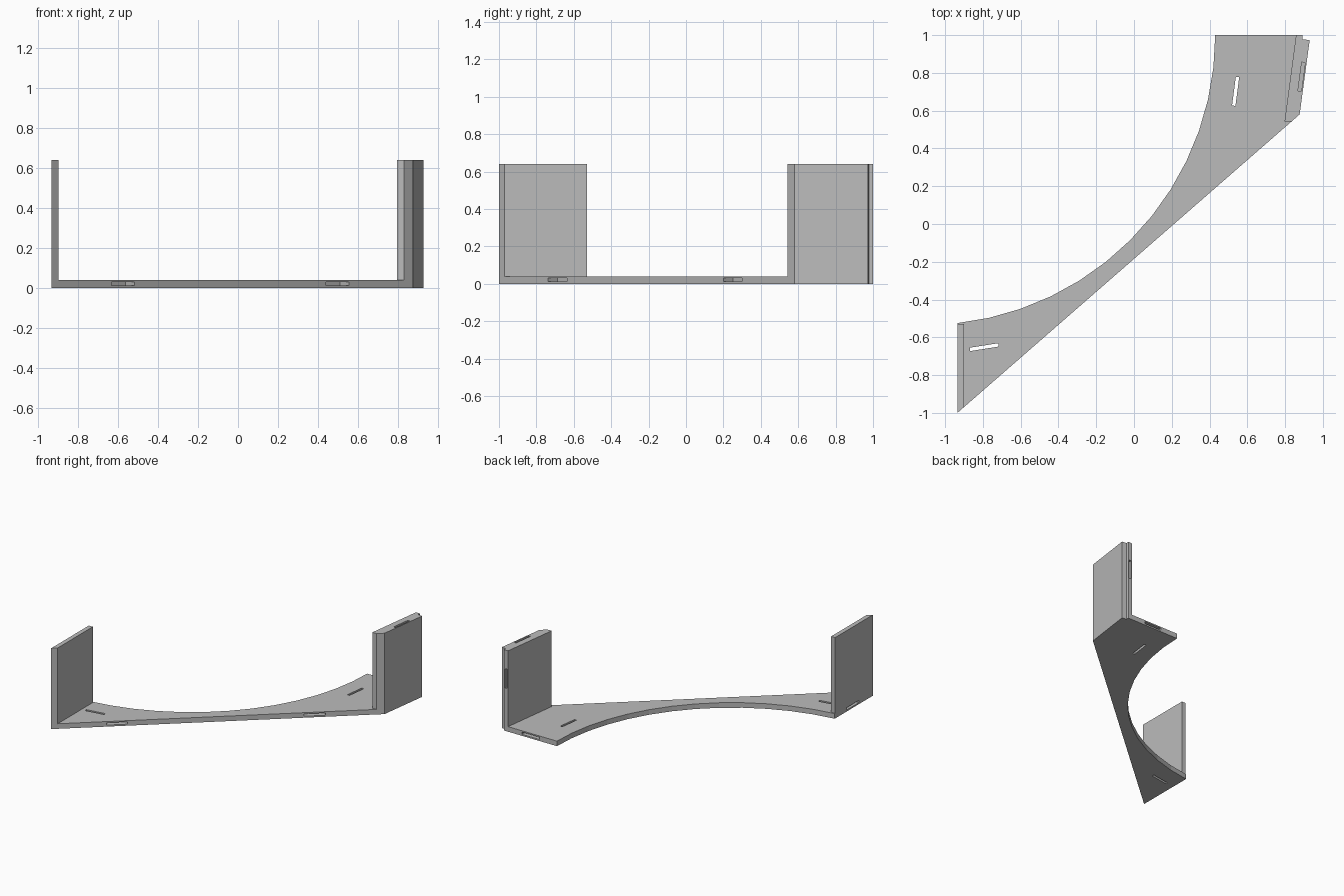
import bpy, bmesh, math
from mathutils import Vector, Matrix

if "Cube" in bpy.data.objects:
    bpy.data.objects.remove(bpy.data.objects["Cube"], do_unlink=True)

grey = bpy.data.materials.new("plain_grey")
grey.use_nodes = True
COLOUR = (0.5, 0.5, 0.5, 1)
grey.diffuse_color = COLOUR
grey.node_tree.nodes["Principled BSDF"].inputs["Base Color"].default_value = COLOUR

PLATE_TOP, WALL_TOP = 0.04, 0.64
SLOT_LEN, SLOT_W, SLOT_DEPTH = 0.153, 0.018, 0.068


def add_object(name, bm):
    bmesh.ops.recalc_face_normals(bm, faces=bm.faces)
    mesh = bpy.data.meshes.new(name)
    bm.to_mesh(mesh)
    bm.free()
    mesh.materials.append(grey)
    obj = bpy.data.objects.new(name, mesh)
    bpy.context.collection.objects.link(obj)
    return obj


def extrude_outline(name, outline, z0, z1):
    bm = bmesh.new()
    face = bm.faces.new([bm.verts.new((x, y, z0)) for x, y in outline])
    top = bmesh.ops.extrude_face_region(bm, geom=[face])["geom"]
    verts = [v for v in top if isinstance(v, bmesh.types.BMVert)]
    bmesh.ops.translate(bm, verts=verts, vec=(0, 0, z1 - z0))
    return add_object(name, bm)


def slot_box(centre, size, angle=0.0):
    bm = bmesh.new()
    turn = Matrix.Translation(Vector(centre)) @ Matrix.Rotation(angle, 4, "Z")
    bmesh.ops.create_cube(bm, size=1, matrix=turn @ Matrix.Diagonal((*size, 1)))
    cutter = add_object("slot_cutter", bm)
    cutter.hide_render = True
    return cutter


def cut_slots(obj, cutters):
    for cutter in cutters:
        mod = obj.modifiers.new("slot", "BOOLEAN")
        mod.operation, mod.solver, mod.object = "DIFFERENCE", "EXACT", cutter
    deps = bpy.context.evaluated_depsgraph_get()
    mesh = bpy.data.meshes.new_from_object(obj.evaluated_get(deps))
    obj.modifiers.clear()
    obj.data = mesh
    for cutter in cutters:
        bpy.data.objects.remove(cutter, do_unlink=True)


# Key corners shared by the plate and the walls
front_tip = Vector((-0.935, -1.0))
diag_end = Vector((0.877, 0.58))
outer_back = [(0.93, 0.973), (0.893, 0.978), (0.893, 1.0)]
diag = (diag_end - front_tip).normalized()


def on_diagonal(x):
    return front_tip + diag * ((x - front_tip.x) / diag.x)


# Base plate with a straight front edge and a concave arc behind
radius, sweep, steps = 1.534, math.radians(83.7), 13
arc = [(0.43 - radius + radius * math.cos(a), 1.0 - radius * math.sin(a))
       for a in (sweep * i / steps for i in range(steps + 1))]
arc[-1] = (front_tip.x, arc[-1][1])
plate = extrude_outline("base_plate", [front_tip, diag_end, *outer_back, *arc],
                        0, PLATE_TOP)

# Slots through the floor and into the plate's edges
mid_z = 0.021
diag_angle = math.atan2(diag.y, diag.x)
edge = (SLOT_LEN, 2 * SLOT_DEPTH, SLOT_W)
floor = (SLOT_LEN, SLOT_W, 0.2)
cut_slots(plate, [
    slot_box((0.538, 0.702, mid_z), floor, math.radians(82.5)),
    slot_box((-0.793, -0.652, mid_z), floor, math.radians(9)),
    slot_box((*on_diagonal(-0.577), mid_z), edge, diag_angle),
    slot_box((*on_diagonal(0.498), mid_z), edge, diag_angle),
    slot_box((0.66, 1.0, mid_z), edge),
    slot_box((front_tip.x, -0.75, mid_z), edge, math.pi / 2),
])

# Thin upright wall at the front tip
inner = -0.9
extrude_outline("right_wall",
                [front_tip, on_diagonal(inner), (inner, -0.53), (front_tip.x, -0.53)],
                PLATE_TOP, WALL_TOP)

# Thicker slanted wall with a stepped back end
left_wall = extrude_outline(
    "left_wall",
    [(0.797, 0.542), on_diagonal(0.833), diag_end, *outer_back, (0.858, 1.0)],
    PLATE_TOP, WALL_TOP)
cut_slots(left_wall, [
    slot_box((0.887, 0.78, WALL_TOP), (SLOT_LEN, SLOT_W, 2 * SLOT_DEPTH),
             math.radians(82.5)),
    slot_box((0.876, 1.0, 0.415), (SLOT_W, 2 * SLOT_DEPTH, SLOT_LEN),
             math.radians(-7.5)),
])
